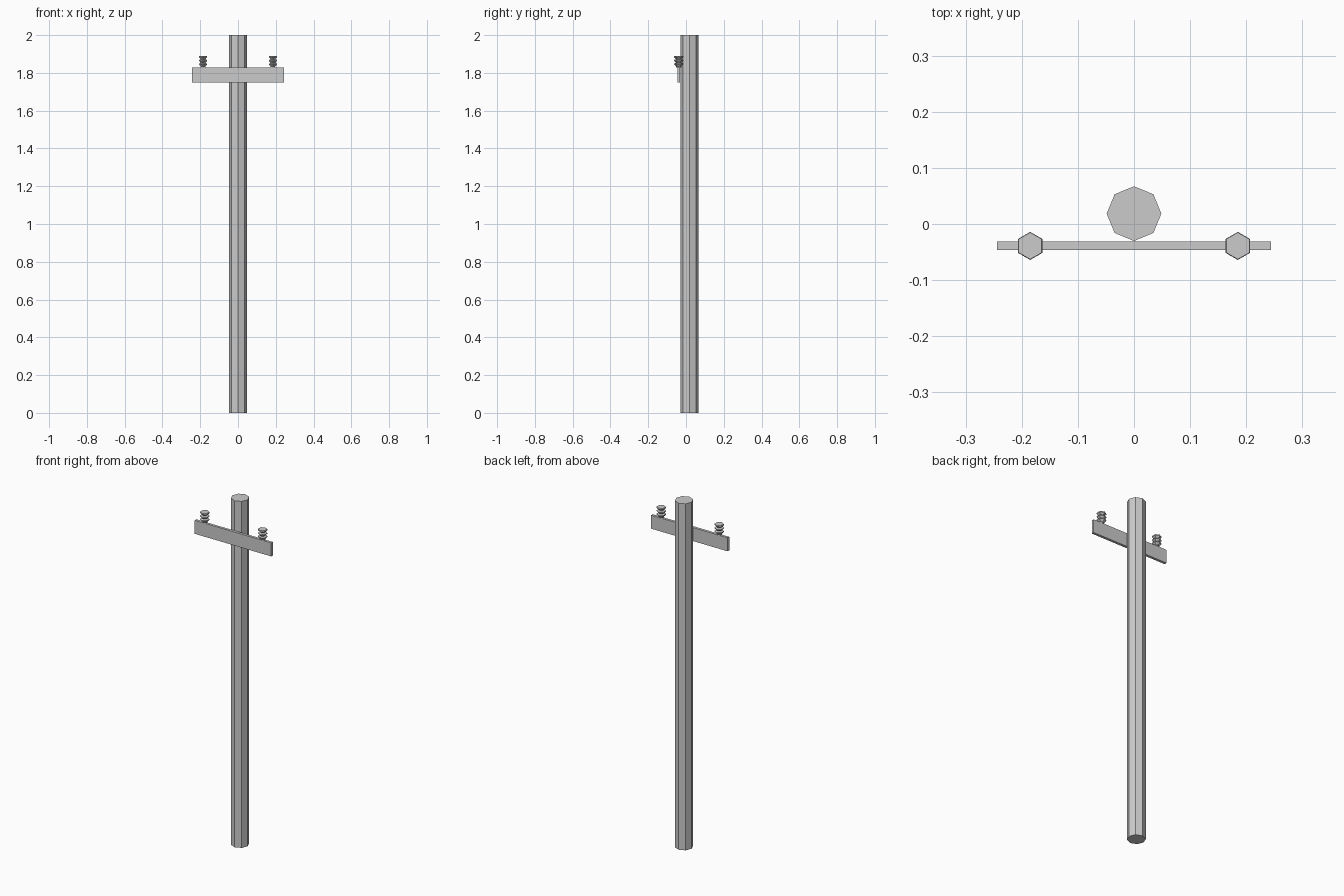
import bpy
import bmesh
import math

cube = bpy.data.objects.get("Cube")
if cube:
    bpy.data.objects.remove(cube, do_unlink=True)

grey = bpy.data.materials.new("plain grey")
grey.use_nodes = True
colour = (0.6, 0.6, 0.6, 1)
grey.diffuse_color = colour
grey.node_tree.nodes["Principled BSDF"].inputs["Base Color"].default_value = colour


def lathe(name, x, y, sides, profile):
    """Stack polygon rings of (radius, z), with a corner facing -y, and cap both ends."""
    bm = bmesh.new()
    rings = []
    for radius, z in profile:
        ring = []
        for i in range(sides):
            a = 2 * math.pi * i / sides - math.pi / 2
            ring.append(bm.verts.new((radius * math.cos(a), radius * math.sin(a), z)))
        rings.append(ring)
    for low, high in zip(rings, rings[1:]):
        for i in range(sides):
            j = (i + 1) % sides
            bm.faces.new((low[i], low[j], high[j], high[i]))
    bm.faces.new(rings[0][::-1])
    bm.faces.new(rings[-1])
    mesh = bpy.data.meshes.new(name)
    bm.to_mesh(mesh)
    bm.free()
    mesh.materials.append(grey)
    obj = bpy.data.objects.new(name, mesh)
    obj.location = (x, y, 0)
    bpy.context.collection.objects.link(obj)
    return obj


# Octagonal pole
lathe("pole", 0, 0.0185, 8, [(0.0488, 0), (0.0488, 2)])

# Flat crossarm on the front of the pole
bpy.ops.mesh.primitive_cube_add(size=1, location=(0, -0.0385, 1.789))
arm = bpy.context.object
arm.name = "crossarm"
arm.scale = (0.488, 0.015, 0.078)
arm.data.materials.append(grey)

# Ribbed hexagonal insulators: a stem with three flared discs
base, pitch, stem, rim = 1.828, 0.019, 0.014, 0.025
profile = [(stem, base)]
for k in range(3):
    z = base + 0.006 + k * pitch
    profile += [(stem, z), (rim, z + 0.011), (rim, z + 0.015)]
profile.append((rim * 0.95, base + 0.062))
for side, sign in (("left", 1), ("right", -1)):
    lathe(side + "_insulator", sign * 0.185, -0.039, 6, profile)
